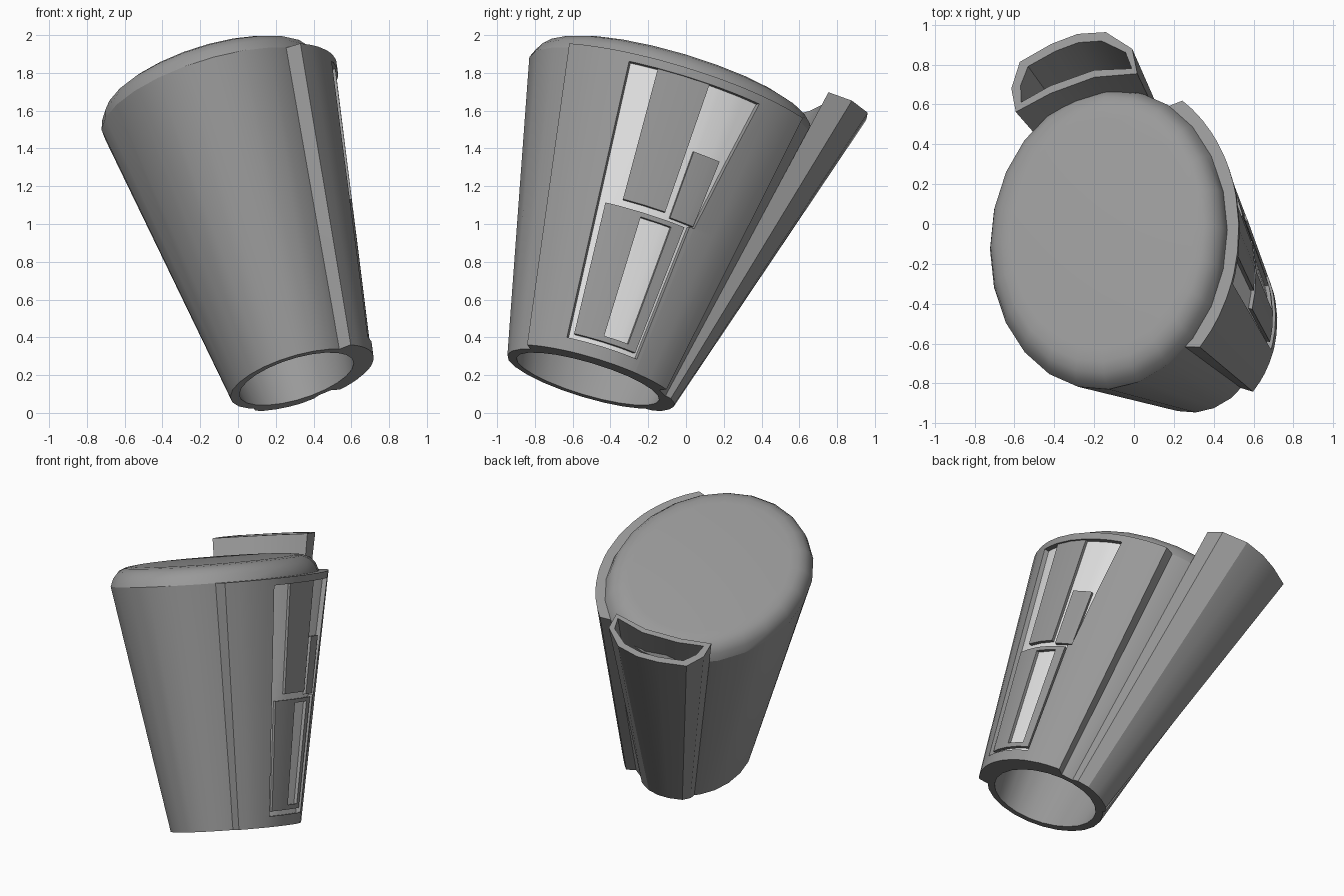
import bpy, bmesh
from math import sin, cos, radians
from mathutils import Vector

if "Cube" in bpy.data.objects:
    bpy.data.objects.remove(bpy.data.objects["Cube"])


def material(name, v):
    m = bpy.data.materials.new(name)
    m.use_nodes = True
    m.diffuse_color = (v, v, v, 1)
    m.node_tree.nodes["Principled BSDF"].inputs["Base Color"].default_value = (v, v, v, 1)
    return m


GREY = material("mid_grey", 0.32)
LIGHT = material("light_grey", 0.77)

# Tilted cone frame: base centre, axis and the two directions across it
BASE = Vector((0.31, -0.52, 0.18))
AXIS = Vector((-0.455, 0.46, 1.54)).normalized()
U = (Vector((1, 0, 0)) - AXIS.x * AXIS).normalized()
V = AXIS.cross(U)
RIM = 1.605


def point(deg, h, factor=1.0, offset=0.0):
    """Point on the oval cone at an angle and a height along the axis."""
    a = radians(deg)
    ru = (0.365 + 0.158 * h) * factor + offset
    rv = (0.444 + 0.212 * h) * factor + offset
    return BASE + AXIS * h + U * (ru * cos(a)) + V * (rv * sin(a))


def finish(name, bm, mats):
    bmesh.ops.remove_doubles(bm, verts=bm.verts, dist=0.0001)
    bmesh.ops.recalc_face_normals(bm, faces=bm.faces)
    mesh = bpy.data.meshes.new(name)
    bm.to_mesh(mesh)
    bm.free()
    for m in mats:
        mesh.materials.append(m)
    ob = bpy.data.objects.new(name, mesh)
    bpy.context.collection.objects.link(ob)
    bpy.ops.object.select_all(action="DESELECT")
    ob.select_set(True)
    bpy.context.view_layer.objects.active = ob
    bpy.ops.object.shade_smooth_by_angle(angle=radians(28))
    return ob


def loft(bm, loops):
    """Skin a list of closed point loops and cap both ends."""
    rings = [[bm.verts.new(p) for p in loop] for loop in loops]
    for a, b in zip(rings, rings[1:]):
        for i in range(len(a)):
            j = (i + 1) % len(a)
            bm.faces.new((a[i], a[j], b[j], b[i]))
    bm.faces.new(rings[0])
    bm.faces.new(rings[-1])


# Hollow body with domed closed top: (height, factor, offset)
SIDES = 24
profile = [(1.55, 1, -0.05), (0, 1, -0.05), (0, 1, 0), (RIM, 1, 0),
           (1.655, 0.96, 0), (1.695, 0.9, 0), (1.715, 0.83, 0), (1.722, 0.75, 0)]
bm = bmesh.new()
loft(bm, [[point(360 * i / SIDES, h, f, o) for i in range(SIDES)] for h, f, o in profile])
finish("cone_body", bm, [GREY])

# Raised side panel: later patches override earlier ones
# (angle from, angle to, height from, height to, offset, material)
SKIN, PANEL, FLOOR = 0.06, 0.05, 0.03
START, END, EDGE = -45.5, 55.5, 31
SPLIT = 0.82
patches = [
    (START, END, 0, RIM, SKIN, 0),           # slab
    (-19, EDGE, SPLIT, 1.56, FLOOR, 1),      # upper recess
    (-19, 25, 0.07, SPLIT, FLOOR, 1),        # lower recess
    (-8, 12, 0.85, 1.56, PANEL, 0),          # upper plate
    (15, 27, 0.83, 1.2, PANEL, 0),           # small plate
    (-15.5, 23, 0.1, 0.81, PANEL, 0),        # lower frame
    (2, 17, 0.13, 0.785, FLOOR, 1),          # window in the frame
]
angles = sorted({a for p in patches for a in p[:2]} | {-38, -32, -25, 38, 44, 50})
heights = sorted({h for p in patches for h in p[2:4]})
BACK = -0.01


def skin(a, h, off):
    """Panel point with bevelled long sides and a flaring recess edge."""
    if a == EDGE:
        a += 7.5 * (max(h, SPLIT) - 1.3)
    elif off == BACK and a in (START, END):
        a += -4.5 if a == START else 4.5
    return point(a, h, 1, off)


def cell(i, j):
    if not (0 <= i < len(angles) - 1 and 0 <= j < len(heights) - 1):
        return BACK, 0
    a = (angles[i] + angles[i + 1]) / 2
    h = (heights[j] + heights[j + 1]) / 2
    return [p[4:] for p in patches if p[0] < a < p[1] and p[2] < h < p[3]][-1]


bm = bmesh.new()


def quad(corners, mat):
    bm.faces.new([bm.verts.new(skin(*c)) for c in corners]).material_index = mat


for i, a in enumerate(angles):
    for j, h in enumerate(heights):
        here, mat = cell(i, j)
        a2 = angles[min(i + 1, len(angles) - 1)]
        h2 = heights[min(j + 1, len(heights) - 1)]
        # front and back of the cell
        if a2 > a and h2 > h:
            for off, m in ((here, mat), (BACK, 0)):
                quad([(a, h, off), (a2, h, off), (a2, h2, off), (a, h2, off)], m)
        # step walls towards the previous cell in each direction
        side, below = cell(i - 1, j)[0], cell(i, j - 1)[0]
        if side != here and h2 > h:
            quad([(a, h, side), (a, h2, side), (a, h2, here), (a, h, here)], 0)
        if below != here and a2 > a:
            quad([(a, h, below), (a2, h, below), (a2, h, here), (a, h, here)], 0)
finish("side_panel", bm, [GREY, LIGHT])

# Flared hollow channel up the back: (angle, factor) outlines at the top
outer = [(71, 1.0), (75.5, 1.14), (86.5, 1.225), (97, 1.235), (107, 1.23),
         (119.5, 1.24), (126.5, 1.14), (130, 1.0), (113, 0.94), (91, 0.945)]
hole = [(74, 1.02), (78, 1.11), (88, 1.17), (97, 1.18), (106, 1.175),
        (117.5, 1.18), (123, 1.11), (126, 1.02), (112, 0.985), (91, 0.99)]
CHANNEL_TOP = 1.83


def channel_loop(outline, t):
    grow = 0.35 + 0.65 * t
    return [point(a, CHANNEL_TOP * t, 1 + (f - 1) * grow) for a, f in outline]


bm = bmesh.new()
loft(bm, [channel_loop(outer, 0), channel_loop(outer, 1),
          channel_loop(hole, 1), channel_loop(hole, 0.1)])
finish("back_channel", bm, [GREY])
